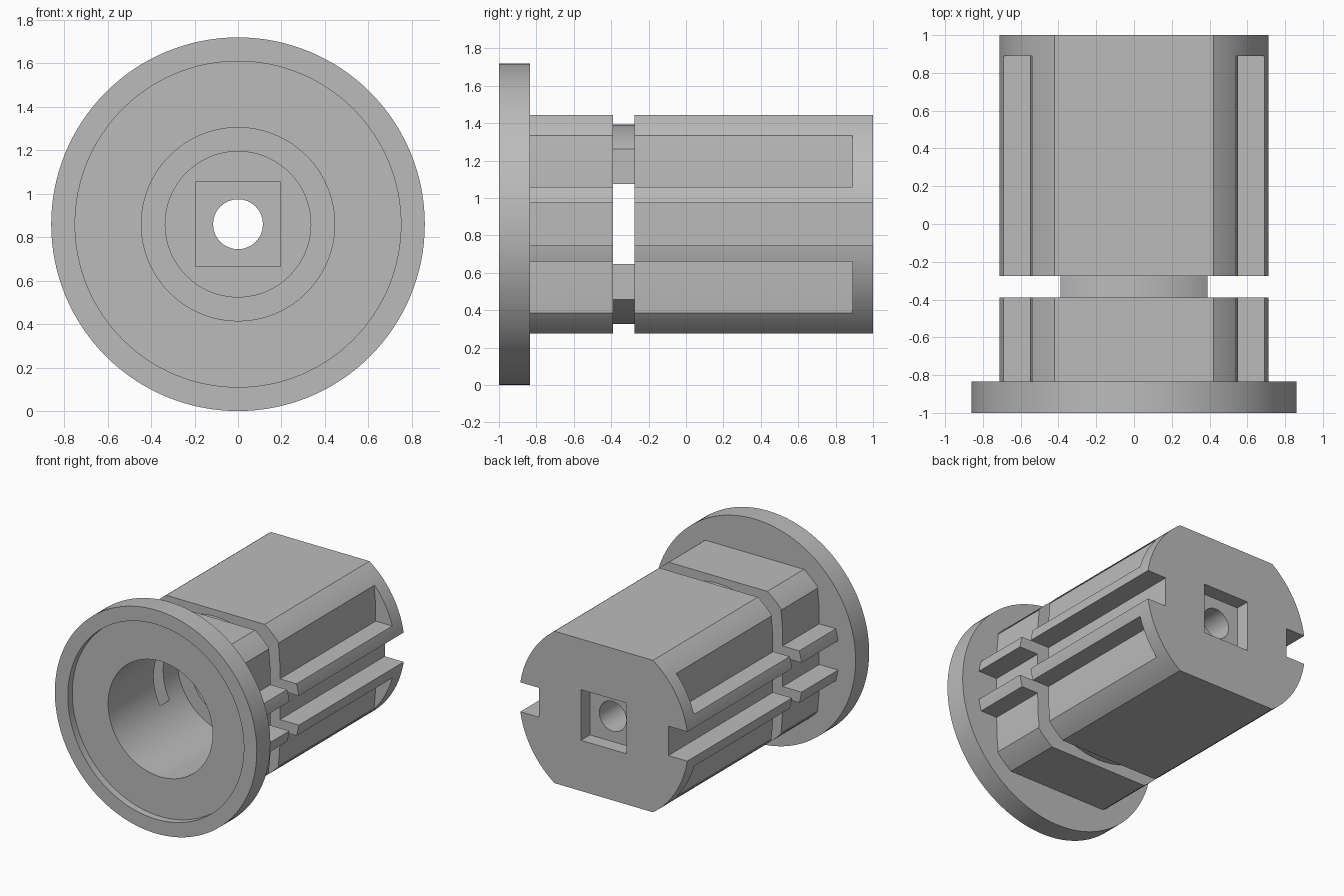
import bpy, bmesh, math

cube = bpy.data.objects.get("Cube")
if cube:
    bpy.data.objects.remove(cube)

AXIS = 0.86      # height of the long axis
R = 0.72         # body radius
FLAT = 0.585     # half height between the flats
SLOT = 0.113     # half height of the side slots
FLOOR = 0.55     # x of slot and pocket floors

grey = bpy.data.materials.new("plain grey")
grey.use_nodes = True
colour = (0.5, 0.5, 0.5, 1)
grey.diffuse_color = colour
grey.node_tree.nodes["Principled BSDF"].inputs["Base Color"].default_value = colour


def prism(name, outline, y0, y1):
    """Extrude an x-z outline (relative to the axis) along y."""
    bm = bmesh.new()
    face = bm.faces.new([bm.verts.new((x, y0, z + AXIS)) for x, z in outline])
    new = bmesh.ops.extrude_face_region(bm, geom=[face])["geom"]
    verts = [v for v in new if isinstance(v, bmesh.types.BMVert)]
    bmesh.ops.translate(bm, verts=verts, vec=(0, y1 - y0, 0))
    bmesh.ops.recalc_face_normals(bm, faces=bm.faces)
    mesh = bpy.data.meshes.new(name)
    bm.to_mesh(mesh)
    bm.free()
    mesh.materials.append(grey)
    obj = bpy.data.objects.new(name, mesh)
    bpy.context.collection.objects.link(obj)
    return obj


def arc(r, a0, a1, n, cz=0):
    return [(r * math.cos(a0 + (a1 - a0) * i / n),
             cz + r * math.sin(a0 + (a1 - a0) * i / n)) for i in range(n + 1)]


def circle(r, n=96):
    return arc(r, 0, math.tau, n)[:-1]


def square(h):
    return [(-h, -h), (h, -h), (h, h), (-h, h)]


def four_way(quarter):
    """Mirror a quarter outline into a closed one."""
    half = quarter + [(-x, z) for x, z in reversed(quarter)]
    return half + [(-x, -z) for x, z in half]


def combine(target, tool, operation):
    mod = target.modifiers.new("join", "BOOLEAN")
    mod.operation, mod.solver, mod.object = operation, "EXACT", tool
    bpy.context.view_layer.objects.active = target
    bpy.ops.object.modifier_apply(modifier=mod.name)
    bpy.data.objects.remove(tool)


# Body outline: round sides, flat top and bottom, a slot along each side
body_outline = four_way([(FLOOR, SLOT)] + arc(R, math.asin(SLOT / R), math.asin(FLAT / R), 20))


def body_section(name, y0, y1, cut0, cut1):
    section = prism(name, body_outline, y0, y1)
    # Wedge-shaped pockets in the four round corners
    for sx in (1, -1):
        for sz in (1, -1):
            wedge = [(FLOOR, 0.2), (0.9, 0.2), (0.9, 0.475), (0.536, 0.475), (0.548, 0.34)]
            tool = prism("pocket", [(sx * x, sz * z) for x, z in wedge], cut0, cut1)
            combine(section, tool, "DIFFERENCE")
    return section


# Flange, two body sections and the narrow neck between them
hub = prism("flanged_hub", circle(0.86, 128), -1, -0.835)
combine(hub, body_section("front_section", -0.88, -0.39, -1.1, -0.3), "UNION")
combine(hub, body_section("rear_section", -0.275, 1, -0.4, 0.89), "UNION")
neck_r = 0.65
lean = math.acos(0.39 / neck_r)
top = arc(neck_r, lean, math.pi - lean, 24, 0.533 - neck_r)
neck = prism("neck", top + [(-x, -z) for x, z in top], -0.44, -0.22)
combine(hub, neck, "UNION")

# Hollows: face recess, stepped bore, square sockets and through hole
for outline, y0, y1 in (
        (circle(0.75, 128), -1.2, -0.945),
        (circle(0.445), -1.15, -0.1),
        (circle(0.335), -1.12, -0.05),
        (square(0.195), -1.1, 0.03),
        (square(0.195), 0.89, 1.1),
        (circle(0.115, 32), -1.05, 1.2)):
    combine(hub, prism("hollow", outline, y0, y1), "DIFFERENCE")

bpy.ops.object.select_all(action="DESELECT")
hub.select_set(True)
bpy.context.view_layer.objects.active = hub
bpy.ops.object.shade_smooth_by_angle(angle=math.radians(25))
